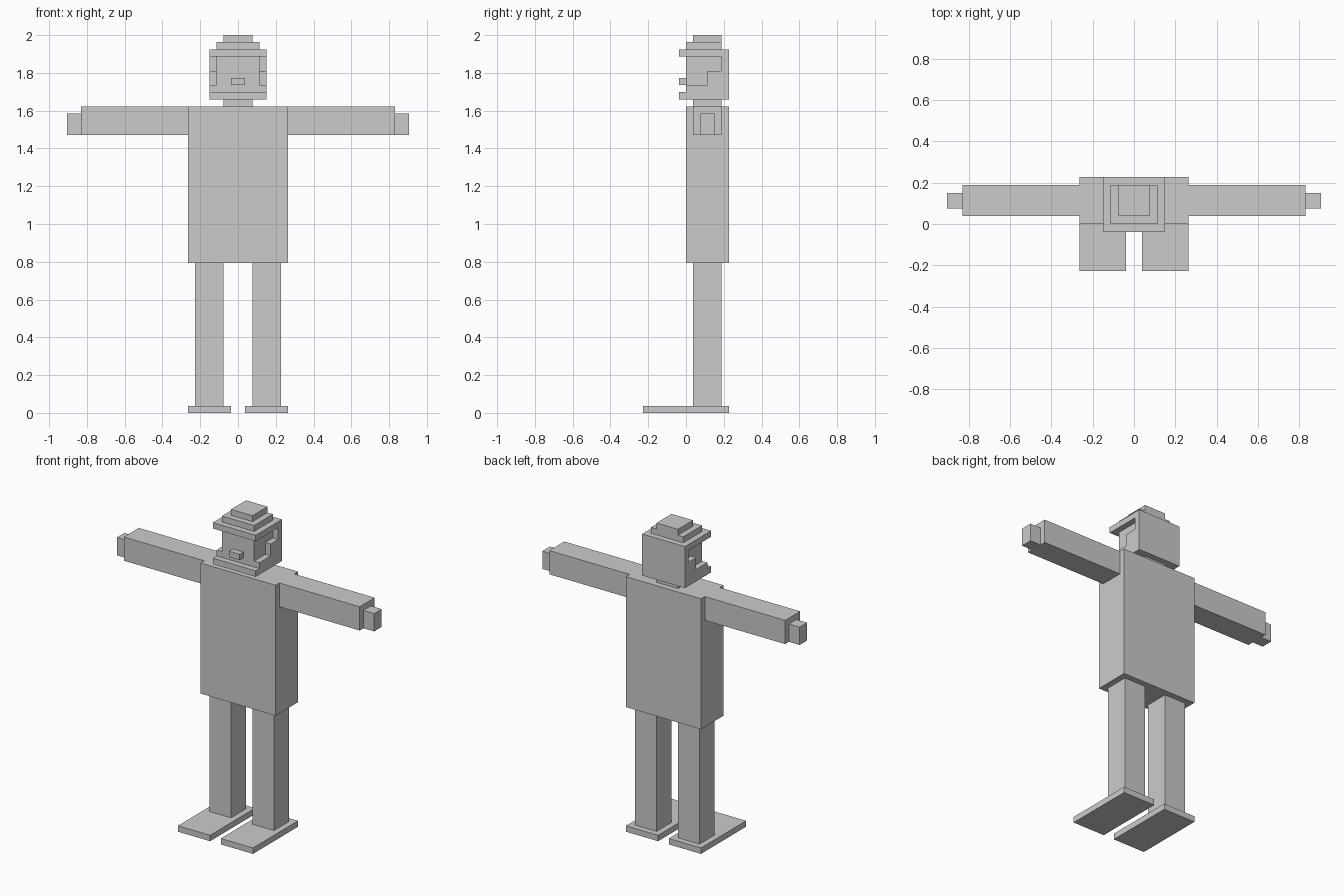
import bpy
import bmesh

if "Cube" in bpy.data.objects:
    bpy.data.objects.remove(bpy.data.objects["Cube"])

U = 2 / 53  # one block unit; the figure is 53 blocks tall

grey = bpy.data.materials.new("plain grey")
grey.diffuse_color = (0.6, 0.6, 0.6, 1)
grey.use_nodes = True
grey.node_tree.nodes["Principled BSDF"].inputs["Base Color"].default_value = grey.diffuse_color


def add_object(name, bm):
    bmesh.ops.recalc_face_normals(bm, faces=bm.faces)
    mesh = bpy.data.meshes.new(name)
    bm.to_mesh(mesh)
    bm.free()
    mesh.materials.append(grey)
    obj = bpy.data.objects.new(name, mesh)
    bpy.context.collection.objects.link(obj)
    return obj


def prism(name, profile, x0, x1):
    """Extrude a (y, z) outline from x0 to x1, all in block units."""
    bm = bmesh.new()
    face = bm.faces.new([bm.verts.new((x0 * U, y * U, z * U)) for y, z in profile])
    new = bmesh.ops.extrude_face_region(bm, geom=[face])["geom"]
    verts = [v for v in new if isinstance(v, bmesh.types.BMVert)]
    bmesh.ops.translate(bm, verts=verts, vec=((x1 - x0) * U, 0, 0))
    return add_object(name, bm)


def block(name, x, y, z):
    return prism(name, [(y[0], z[0]), (y[1], z[0]), (y[1], z[1]), (y[0], z[1])], *x)


# Body and neck
block("torso", (-7, 7), (0, 6), (21, 43))
block("neck", (-2, 2), (1, 5), (43, 44))

# Head: jaw slab, face core, nose, brim and stepped crown
block("jaw", (-4, 4), (-1, 6), (44, 45))
block("head_core", (-3, 3), (0, 6), (45, 50))
block("nose", (-1, 1), (-1, 0), (46, 47))
block("brim", (-4, 4), (-1, 6), (50, 51))
block("lower_crown", (-3, 3), (0, 5), (51, 52))
block("upper_crown", (-2, 2), (1, 5), (52, 53))

# Stepped outline of the plates on the sides of the head
cheek = [(0, 45), (6, 45), (6, 50), (5, 50), (5, 48), (3, 48), (3, 46), (0, 46)]

# Paired parts
for side, s in (("left", -1), ("right", 1)):
    def span(a, b):
        return tuple(sorted((s * a, s * b)))

    prism(side + "_cheek_plate", cheek, *span(3, 4))
    block(side + "_arm", span(7, 22), (1, 5), (39, 43))
    block(side + "_hand", span(22, 24), (2, 4), (39, 42))
    block(side + "_leg", span(2, 6), (1, 5), (1, 21))
    block(side + "_foot", span(1, 7), (-6, 6), (0, 1))
